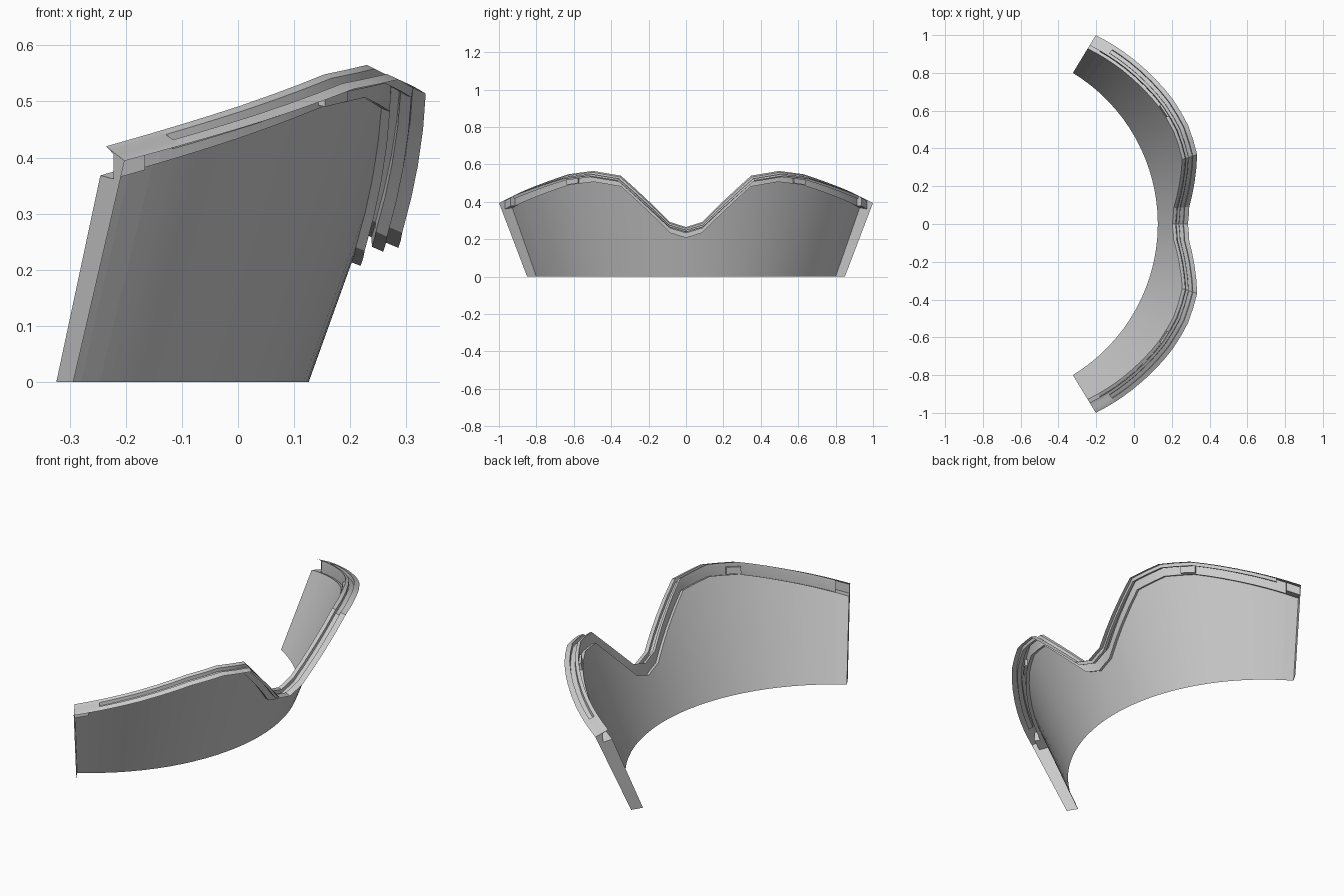
import bpy, bmesh
from math import sin, cos, radians, pi

if "Cube" in bpy.data.objects:
    bpy.data.objects.remove(bpy.data.objects["Cube"])

CX, R0, END = -0.81, 0.936, 58.7      # arc centre, bottom radius, half angle
# rim height along the half arc: (angle, z)
RIM = [(0, .265), (4.7, .292), (17.8, .54), (25.5, .565), (33, .548), (44, .492), (END, .42)]
# rim cross-section: (outward from wall top, below rim height)
WALL, LEDGE = (0, -.052), [(.016, -.058), (.018, -.012)]
NOTCH = [(.045, -.058), (.045, -.014)]
TOP, OUTER = (.02, 0), (.083, -.026)
GROOVE = [(.035, -.007), (.036, -.024), (.056, -.033), (.059, -.016)]
FLAT = [(.035, -.007), (.036, -.007), (.058, -.016), (.059, -.016)]
GROOVE_END, NOTCH_END = 53.0, 55.5


def rim_z(a):
    a = abs(a)
    for (a0, z0), (a1, z1) in zip(RIM, RIM[1:]):
        if a <= a1 + 1e-6:
            return z0 + (z1 - z0) * (a - a0) / (a1 - a0)
    return RIM[-1][1]


def wall_r(a, z):
    return R0 + (.36 + .05 * abs(a) / END) * z


def polar(a, r, z):
    t = radians(a)
    return (CX + r * cos(t), r * sin(t), z)


def section(a, groove, notch):
    zt = rim_z(a)
    rw = wall_r(a, zt + WALL[1])
    pts = [WALL] + (NOTCH if notch else LEDGE) + [TOP] + (GROOVE if groove else FLAT) + [OUTER]
    return [polar(a, R0, 0)] + [polar(a, rw + d, zt + h) for d, h in pts]


def finish(bm, name):
    me = bpy.data.meshes.new(name)
    bm.to_mesh(me)
    bm.free()
    ob = bpy.data.objects.new(name, me)
    bpy.context.collection.objects.link(ob)
    return ob


# stations along one half, doubled where the groove and notch stop
angles = sorted({a for a, _ in RIM} | {2.4, 8, 11, 14.5, 21.5, 29, 36.5, 40, 47.5, 50.5})
half = [(a, True, False) for a in angles if a < GROOVE_END]
half += [(GROOVE_END, True, False), (GROOVE_END, False, False),
         (NOTCH_END, False, False), (NOTCH_END, False, True), (END, False, True)]
stations = [(-a, g, n) for a, g, n in reversed(half[1:])] + half

# curved wall with stepped, grooved rim (open on the outside and below)
bm = bmesh.new()
rows = [[bm.verts.new(p) for p in section(*s)] for s in stations]
for r0, r1 in zip(rows, rows[1:]):
    for j in range(len(r0) - 1):
        quad = (r0[j], r0[j + 1], r1[j + 1], r1[j])
        if (r0[j].co - r1[j].co).length + (r0[j + 1].co - r1[j + 1].co).length > 1e-6:
            bm.faces.new(quad)
# end caps
for row, a in ((rows[0], -END), (rows[-1], END)):
    foot = bm.verts.new(polar(a, R0 + .058, 0))
    loop = row + [foot]
    bm.faces.new(loop if a > 0 else loop[::-1])
bmesh.ops.dissolve_degenerate(bm, dist=1e-5, edges=bm.edges)
shell = finish(bm, "curved_frame_wall")
bpy.context.view_layer.objects.active = shell
shell.select_set(True)
bpy.ops.object.shade_smooth_by_angle(angle=radians(25))

# small clips sitting on the inner ledge
for name, mid in (("clip_left", 31.7), ("clip_right", -31.7)):
    bm = bmesh.new()
    corners = []
    for a in (mid - 1.8, mid + 1.8):
        zt = rim_z(a)
        rw = wall_r(a, zt + WALL[1])
        corners.append([bm.verts.new(polar(a, rw + d, zt + h)) for d, h in
                        ((.002, -.05), (.008, -.018), (.03, -.02), (.03, -.055))])
    p, q = corners
    for j in range(4):
        k = (j + 1) % 4
        bm.faces.new((p[j], p[k], q[k], q[j]))
    bm.faces.new(p)
    bm.faces.new(q[::-1])
    bmesh.ops.recalc_face_normals(bm, faces=bm.faces)
    finish(bm, name)
